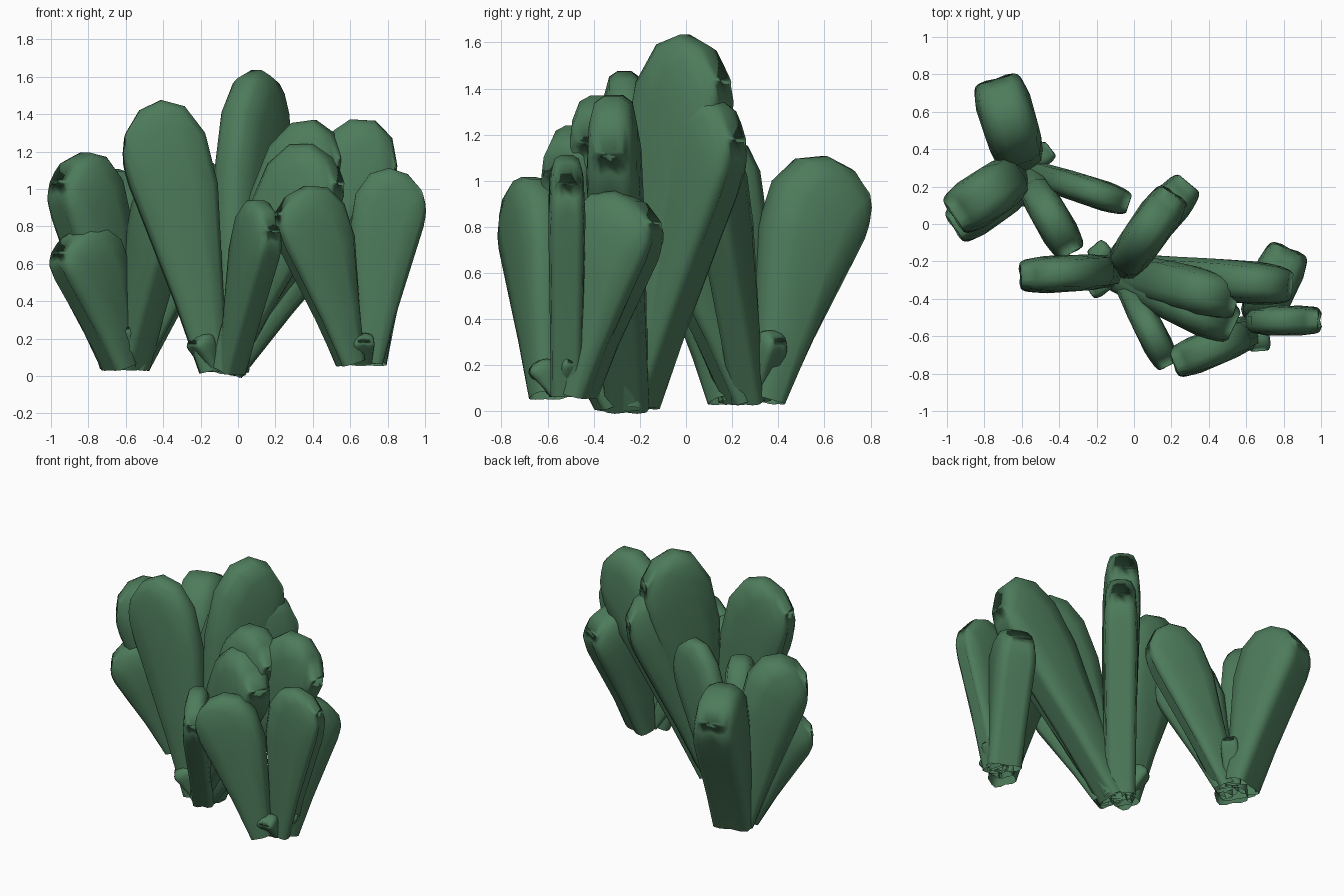
import bpy
import math
from mathutils import Vector

cube = bpy.data.objects.get("Cube")
if cube:
    bpy.data.objects.remove(cube, do_unlink=True)

# One flat green for every leaf
green = bpy.data.materials.new("leaf_green")
green.use_nodes = True
colour = (0.075, 0.2, 0.105, 1)
green.diffuse_color = colour
bsdf = green.node_tree.nodes["Principled BSDF"]
bsdf.inputs["Base Color"].default_value = colour
bsdf.inputs["Roughness"].default_value = 0.8

# Leaf stations: inner height, inner offset, outer height, outer offset, spread
STATIONS = [
    (0.00, -0.16, 0.00, 0.16, 0.85),
    (0.30, -0.30, 0.28, 0.27, 0.90),
    (0.66, -0.48, 0.58, 0.42, 0.98),
    (0.85, -0.46, 0.72, 0.49, 1.00),
    (0.96, -0.30, 0.77, 0.50, 0.95),
    (1.00, -0.06, 0.80, 0.50, 0.87),
    (0.98, 0.20, 0.84, 0.48, 0.75),
    (0.91, 0.40, 0.89, 0.43, 0.60),
]
# Half cross-section from the grooved outer side to the flat back: sideways, depth
HALF = [(0.5, 1.0), (0.9, 0.93), (1.0, 0.72), (0.97, 0.3), (0.75, 0.07), (0.35, 0.0)]
SECTION = [(0, 0.93)] + HALF + [(-s, d) for s, d in HALF[::-1]]


def leaf(name, base, azimuth, reach, height, width, spread):
    """Flattened pod with a shallow groove along its outer side and a rounded tip."""
    a = math.radians(azimuth)
    out = Vector((math.cos(a), math.sin(a), 0))
    side = Vector((-math.sin(a), math.cos(a), 0))
    axis = out * reach + Vector((0, 0, height - base.z))
    across = side.cross(axis).normalized()
    verts, faces = [], []
    for sh, so, mh, mo, k in STATIONS:
        inner = axis * sh + across * so * width
        outer = axis * mh + across * mo * width
        for s, d in SECTION:
            verts.append(base + inner.lerp(outer, d) + side * s * spread * k)
    n = len(SECTION)
    for r in range(len(STATIONS) - 1):
        for i in range(n):
            j, k = r * n + i, r * n + (i + 1) % n
            faces.append((j, j + n, k + n, k))
    # Close the sliver at the tip
    faces.append(range(len(verts) - n, len(verts)))
    mesh = bpy.data.meshes.new(name)
    mesh.from_pydata(verts, [], [tuple(f)[::-1] for f in faces])
    mesh.materials.append(green)
    for poly in mesh.polygons:
        poly.use_smooth = True
    # Turn the surface outward if the section was wound the other way
    tip = mesh.polygons[2]
    if tip.normal.dot(side) * (tip.center - base).dot(side) < 0:
        mesh.flip_normals()
    obj = bpy.data.objects.new(name, mesh)
    bpy.context.collection.objects.link(obj)


# Clusters: base point, then leaves as
# (azimuth, reach, height, width, half spread, optional root shift in x and y)
CLUSTERS = {
    "back": ((-0.59, 0.29, 0.05), [
        (107, 0.30, 1.10, 0.46, 0.15),
        (214, 0.25, 1.19, 0.42, 0.14),
        (214, 0.25, 0.79, 0.43, 0.12, 0.0, -0.06),
        (342, 0.43, 1.14, 0.40, 0.08),
        (300, 0.33, 1.03, 0.42, 0.10),
        (262, 0.04, 0.29, 0.13, 0.06, 0.0, -0.05),
        (38, 0.09, 0.35, 0.13, 0.06)]),
    "middle": ((-0.10, -0.25, 0.03), [
        (183, 0.31, 1.47, 0.48, 0.10, 0.02, 0.0),
        (55, 0.29, 1.63, 0.48, 0.115, 0.02, -0.01),
        (50, 0.43, 1.37, 0.44, 0.11),
        (355, 0.81, 1.35, 0.48, 0.115),
        (346, 0.50, 1.36, 0.44, 0.13),
        (335, 0.53, 1.23, 0.46, 0.13),
        (297, 0.37, 0.93, 0.40, 0.08, 0.04, -0.03),
        (130, 0.09, 0.25, 0.12, 0.06),
        (215, 0.08, 0.22, 0.14, 0.07)]),
    "front": ((0.66, -0.52, 0.07), [
        (202, 0.28, 1.01, 0.42, 0.10, -0.01, -0.05),
        (1, 0.12, 1.11, 0.40, 0.08),
        (66, 0.22, 0.95, 0.42, 0.13),
        (200, 0.11, 0.32, 0.13, 0.06),
        (15, 0.06, 0.25, 0.12, 0.06),
        (275, 0.07, 0.22, 0.12, 0.06)]),
}

for cluster, (base, leaves) in CLUSTERS.items():
    for i, (azimuth, reach, height, width, spread, *shift) in enumerate(leaves):
        # Fan the roots slightly so that they do not all share one point
        a = math.radians(azimuth)
        root = Vector(base) + Vector((math.cos(a), math.sin(a), 0)) * 0.05
        if shift:
            root += Vector((*shift, 0))
        leaf(f"{cluster}_leaf_{i + 1}", root, azimuth, reach, height, width, spread)
